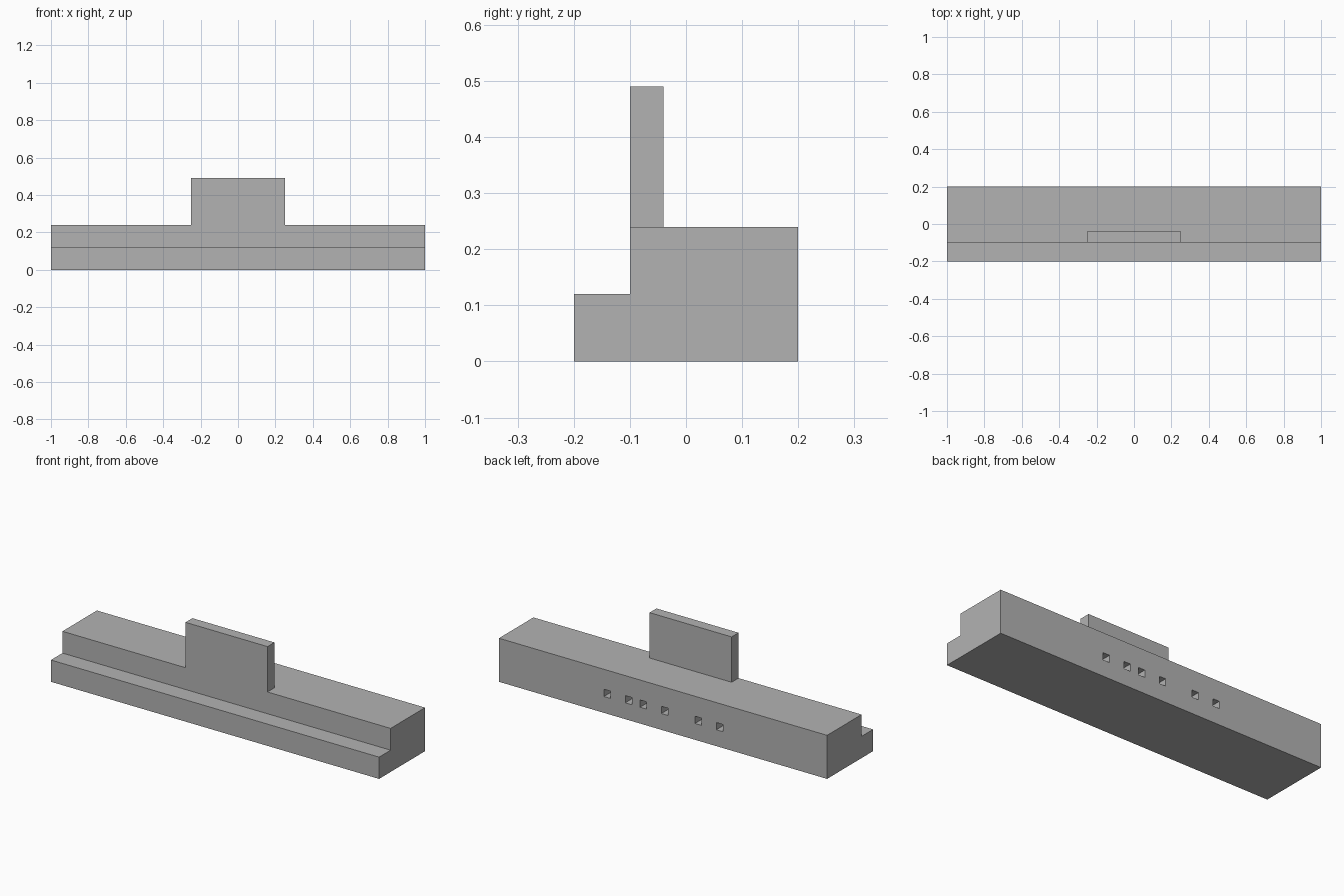
import bpy
import bmesh

if "Cube" in bpy.data.objects:
    bpy.data.objects.remove(bpy.data.objects["Cube"], do_unlink=True)

grey = bpy.data.materials.new("plain_grey")
grey.use_nodes = True
colour = (0.45, 0.45, 0.45, 1)
grey.diffuse_color = colour
grey.node_tree.nodes["Principled BSDF"].inputs["Base Color"].default_value = colour


def prism(name, profile, x0, x1):
    """Extrude a (y, z) profile along x."""
    bm = bmesh.new()
    face = bm.faces.new([bm.verts.new((x0, y, z)) for y, z in profile])
    moved = bmesh.ops.extrude_face_region(bm, geom=[face])["geom"]
    bmesh.ops.translate(bm, vec=(x1 - x0, 0, 0),
                        verts=[v for v in moved if isinstance(v, bmesh.types.BMVert)])
    bmesh.ops.recalc_face_normals(bm, faces=bm.faces)
    mesh = bpy.data.meshes.new(name)
    bm.to_mesh(mesh)
    bm.free()
    mesh.materials.append(grey)
    obj = bpy.data.objects.new(name, mesh)
    bpy.context.collection.objects.link(obj)
    return obj


def box(name, x0, x1, y0, y1, z0, z1):
    return prism(name, [(y0, z0), (y1, z0), (y1, z1), (y0, z1)], x0, x1)


def combine(target, tool, operation):
    """Apply a boolean and remove its helper."""
    mod = target.modifiers.new(operation, 'BOOLEAN')
    mod.operation = operation
    mod.solver = 'EXACT'
    mod.object = tool
    bpy.context.view_layer.objects.active = target
    bpy.ops.object.modifier_apply(modifier=mod.name)
    bpy.data.objects.remove(tool, do_unlink=True)


# Long body with a low ledge along the front
body = prism("stepped_body", [(-0.2, 0), (0.2, 0), (0.2, 0.24),
                              (-0.1, 0.24), (-0.1, 0.12), (-0.2, 0.12)], -1, 1)

# Upright panel, flush with the riser behind the ledge
combine(body, box("upright_panel", -0.25, 0.25, -0.1, -0.04, 0.2, 0.49), 'UNION')

# Row of square sockets in the back
half = 0.02
for x in (0.34, 0.21, 0.12, -0.01, -0.215, -0.345):
    combine(body, box("socket_cutter", x - half, x + half, 0.1, 0.25,
                      0.11 - half, 0.11 + half), 'DIFFERENCE')

# Merge the flush faces of panel and riser
bm = bmesh.new()
bm.from_mesh(body.data)
bmesh.ops.dissolve_limit(bm, angle_limit=0.01, verts=bm.verts, edges=bm.edges)
bm.to_mesh(body.data)
bm.free()
